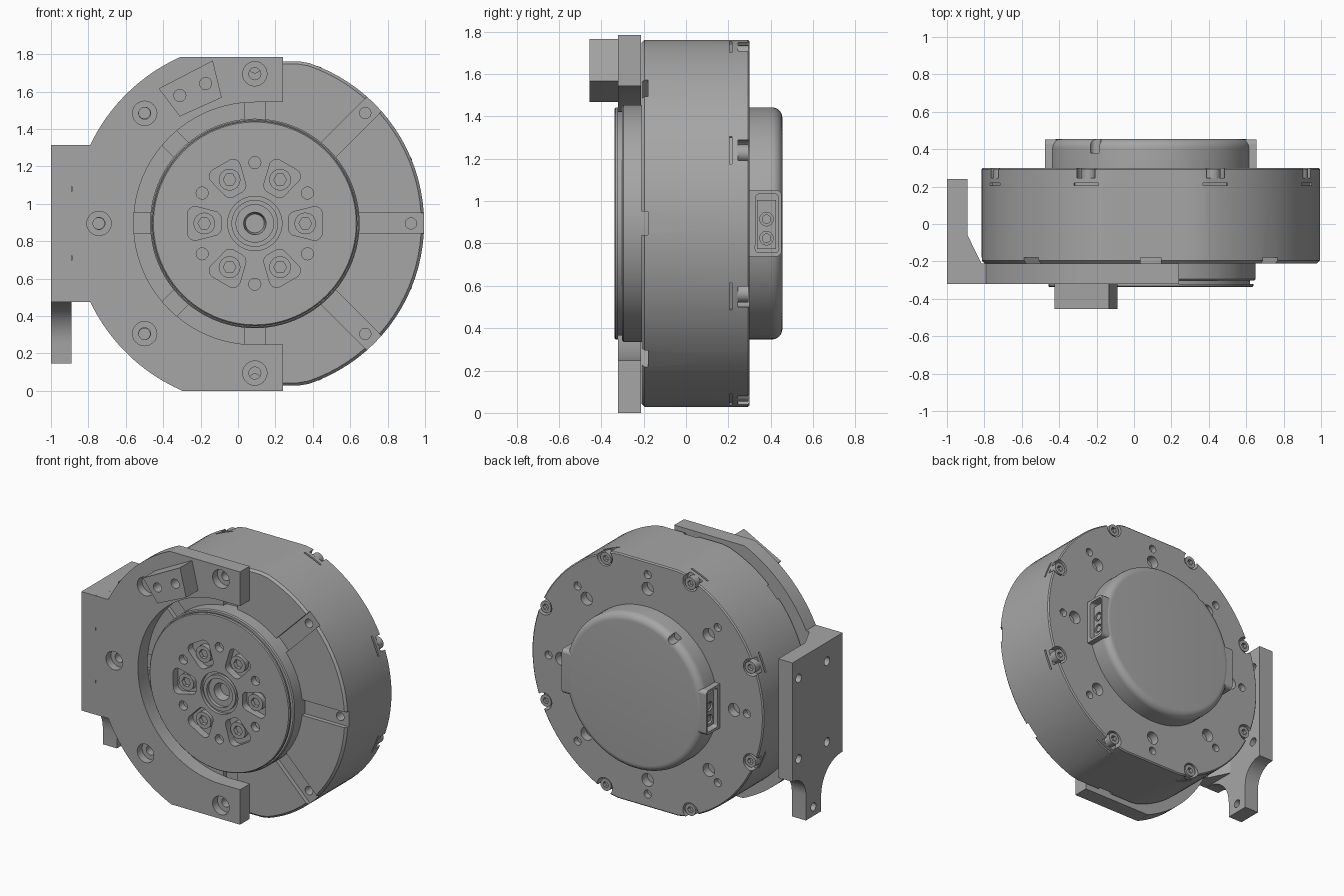
import bpy, bmesh
from math import sin, cos, pi, radians
from mathutils import Vector

if "Cube" in bpy.data.objects:
    bpy.data.objects.remove(bpy.data.objects["Cube"])

CX, CZ = 0.09, 0.895          # motor axis, running along y
SIDES = 96

metal = bpy.data.materials.new("grey metal")
metal.use_nodes = True
grey = (0.38, 0.38, 0.38, 1)
metal.diffuse_color = grey
metal.node_tree.nodes["Principled BSDF"].inputs["Base Color"].default_value = grey
parts = []


def polar(r, deg):
    """Point at a radius and angle about the motor axis."""
    return CX + r * cos(radians(deg)), CZ + r * sin(radians(deg))


def arc(r, a, b, n, cx=CX, cz=CZ):
    angles = [radians(a + (b - a) * i / n) for i in range(n + 1)]
    return [(cx + r * cos(t), cz + r * sin(t)) for t in angles]


def circle(r, u, v, n=24):
    return arc(r, 0, 360, n, u, v)[:-1]


def bar(r0, r1, width, deg):
    """Rectangle pointing outwards from the motor axis."""
    d = Vector((cos(radians(deg)), sin(radians(deg))))
    side = Vector((-d.y, d.x)) * width / 2
    c = Vector((CX, CZ))
    return [tuple(c + d * r + side * s) for r, s in ((r0, -1), (r1, -1), (r1, 1), (r0, 1))]


def rounded(corners, r, n=32):
    """Convex outline with rounded corners."""
    pts = []
    for i in range(n):
        d = Vector((cos(2 * pi * i / n), sin(2 * pi * i / n)))
        c = max((Vector(p) for p in corners), key=lambda p: p.dot(d))
        pts.append(tuple(c + d * r))
    return pts


def prism(bm, pts, a, b, axis="y"):
    def place(u, v, d):
        return (u, d, v) if axis == "y" else (d, u, v)
    rings = [[bm.verts.new(place(u, v, d)) for u, v in pts] for d in (a, b)]
    skin(bm, rings)


def skin(bm, rings):
    n = len(rings[0])
    for lo, hi in zip(rings, rings[1:]):
        for i in range(n):
            bm.faces.new((lo[i], lo[(i + 1) % n], hi[(i + 1) % n], hi[i]))
    bm.faces.new(rings[0])
    bm.faces.new(rings[-1][::-1])


def lathe(bm, profile, flat=9, u=CX, v=CZ, n=SIDES):
    """Revolve (radius, y) pairs; flat trims the ring above and below."""
    rings = []
    for r, y in profile:
        lim = flat + r
        rings.append([bm.verts.new((u + x, y, v + max(-lim, min(lim, z))))
                      for x, z in circle(r, 0, 0, n)])
    skin(bm, rings)


def make(name, bm, part=True):
    bmesh.ops.recalc_face_normals(bm, faces=bm.faces)
    mesh = bpy.data.meshes.new(name)
    bm.to_mesh(mesh)
    bm.free()
    ob = bpy.data.objects.new(name, mesh)
    bpy.context.collection.objects.link(ob)
    if part:
        mesh.materials.append(metal)
        parts.append(ob)
    return ob


def solid(name, outlines, a, b, axis="y", part=True):
    bm = bmesh.new()
    for pts in outlines:
        prism(bm, pts, a, b, axis)
    return make(name, bm, part)


def cut(ob, outlines, a, b, axis="y"):
    tool = solid("cutter", outlines, a, b, axis, False)
    tool.hide_render = True
    mod = ob.modifiers.new("cut", "BOOLEAN")
    mod.operation, mod.solver, mod.object = "DIFFERENCE", "EXACT", tool
    dg = bpy.context.evaluated_depsgraph_get()
    mesh = bpy.data.meshes.new_from_object(ob.evaluated_get(dg), depsgraph=dg)
    ob.modifiers.clear()
    ob.data = mesh
    bpy.data.objects.remove(tool)


def box(u0, u1, v0, v1):
    return [(u0, v0), (u1, v0), (u1, v1), (u0, v1)]


eighths = range(0, 360, 45)
rim_angles = [a + 22.5 for a in eighths]
sixths = range(0, 360, 60)

# Motor housing: drum trimmed flat at top and bottom
bm = bmesh.new()
lathe(bm, [(0.89, -0.21), (0.905, -0.195), (0.905, 0.292), (0.897, 0.3)], flat=-0.038)
housing = make("motor_housing", bm)
cut(housing, [bar(0.5, 0.96, 0.11, a) for a in eighths], -0.25, -0.18)
cut(housing, [circle(0.03, *polar(0.835, a)) for a in eighths], -0.2, -0.1)
cut(housing, [circle(0.06, *polar(0.875, a)) for a in rim_angles], 0.245, 0.35)
cut(housing, [bar(0.888, 0.95, 0.14, a) for a in rim_angles], 0.205, 0.218)
cut(housing, [circle(0.045, *polar(0.675, a)) for a in eighths], 0.24, 0.35)
cut(housing, [circle(0.028, *polar(0.775, a)) for a in eighths], 0.26, 0.35)

# Screws around the back rim
rim_screws = solid("rim_screws", [circle(0.042, *polar(0.865, a)) for a in rim_angles], 0.24, 0.295)
cut(rim_screws, [circle(0.022, *polar(0.865, a), 6) for a in rim_angles], 0.27, 0.35)

# Output hub with stepped centre
bm = bmesh.new()
lathe(bm, [(0.56, -0.17), (0.56, -0.295), (0.553, -0.302), (0.53, -0.302), (0.53, -0.32),
           (0.548, -0.32), (0.548, -0.332), (0.542, -0.338), (0.145, -0.338), (0.145, -0.315),
           (0.125, -0.315), (0.125, -0.335), (0.1, -0.335), (0.1, -0.31), (0.06, -0.31),
           (0.05, -0.25)])
hub = make("output_hub", bm)
pockets = []
for a in sixths:
    inner, outer = bar(0.22, 0.32, 0.05, a), bar(0.22, 0.32, 0.1, a)
    pockets.append(rounded([inner[0], outer[1], outer[2], inner[3]], 0.04))
cut(hub, pockets, -0.4, -0.285)
cut(hub, [circle(0.032, *polar(0.325, a + 30)) for a in sixths], -0.4, -0.29)

# Socket screws in the hub pockets
hub_screws = solid("hub_screws", [circle(0.058, *polar(0.27, a)) for a in sixths], -0.28, -0.322)
cut(hub_screws, [circle(0.034, *polar(0.27, a), 6) for a in sixths], -0.4, -0.295)

# Rear cover with a rounded rim
bm = bmesh.new()
fillet = arc(0.05, 0, 90, 8, 0.498, 0.405)
lathe(bm, [(0.548, 0.28)] + fillet)
cover = make("rear_cover", bm)
cut(cover, [circle(0.03, -0.205, 1.345)], 0.38, 0.5)

# Connector ports on both sides of the cover
for name, s in (("left", 1), ("right", -1)):
    def x(r):
        return CX + s * r
    frame = rounded([(0.28, CZ - 0.13), (0.425, CZ - 0.13),
                     (0.425, CZ + 0.13), (0.28, CZ + 0.13)], 0.027)
    opening = rounded([(0.345, CZ - 0.12), (0.42, CZ - 0.12),
                       (0.42, CZ + 0.12), (0.345, CZ + 0.12)], 0.018)
    port = solid(name + "_port_frame", [frame], x(0.44), x(0.565), "x")
    for ob in (port, cover):
        cut(ob, [opening], x(0.5), x(0.62), "x")
    plug = solid(name + "_connector", [box(0.335, 0.425, CZ - 0.12, CZ + 0.11)],
                 x(0.49), x(0.54), "x")
    pins = [circle(0.032, 0.38, CZ + d) for d in (-0.07, 0.02)]
    cut(plug, pins, x(0.52), x(0.6), "x")
    solid(name + "_connector_pins", [circle(0.022, 0.38, CZ + d) for d in (-0.07, 0.02)],
          x(0.51), x(0.535), "x")

# C-shaped mounting bracket
outline = [(0.24, 1.785)] + arc(0.975, 114.2, 154.5, 16)
outline += [(-1, 1.315), (-1, 0.475)] + arc(0.975, 205.5, 246.5, 16)
outline += [(-0.3, 0), (0.24, 0), (0.24, 0.247)] + arc(0.648, 270, 90, 48) + [(0.24, 1.543)]
bracket = solid("mounting_bracket", [outline], -0.32, -0.212)
bolts = [polar(0.8 if a in (90, 270) else 0.833, a) for a in (90, 135, 180, 225, 270)]
cut(bracket, [circle(0.065, *p) for p in bolts], -0.4, -0.265)
cut(bracket, [circle(0.032, *p) for p in bolts]
    + [circle(0.025, -0.91, z) for z in (0.71, 1.08)], -0.4, -0.1)

# Side flange with a filleted lower tab
tab = [(-0.32, 1.315), (-0.32, 0.475)] + arc(0.22, 90, 0, 10, -0.3, 0.255)
tab += [(-0.08, 0.145), (0.09, 0.145)] + arc(0.15, 180, 90, 10, 0.24, 0.325) + [(0.24, 1.315)]
flange = solid("side_flange", [tab], -1, -0.89, "x")
cut(flange, [circle(0.03, y, z) for y in (-0.145, 0.17) for z in (0.61, 1.18)]
    + [circle(0.028, 0.005, 0.21)], -1.1, -0.8, "x")

# Gusset joining flange and bracket
bm = bmesh.new()
corner = [(-0.89, -0.06), (-0.89, -0.212), (-0.815, -0.212)]
skin(bm, [[bm.verts.new((px, py, z)) for px, py in corner] for z in (0.475, 1.315)])
make("flange_gusset", bm)

# Tilted stop block on the bracket
block = solid("stop_block", [[(-0.424, 1.616), (-0.135, 1.766), (-0.087, 1.568),
                              (-0.311, 1.467)]], -0.455, -0.318)
cut(block, [circle(0.032, -0.311, 1.579), circle(0.032, -0.173, 1.643)], -0.5, -0.35)

# Shading: smooth curves, sharp edges
bpy.ops.object.select_all(action="DESELECT")
for ob in parts:
    ob.select_set(True)
    bpy.context.view_layer.objects.active = ob
bpy.ops.object.shade_smooth_by_angle(angle=radians(16))
